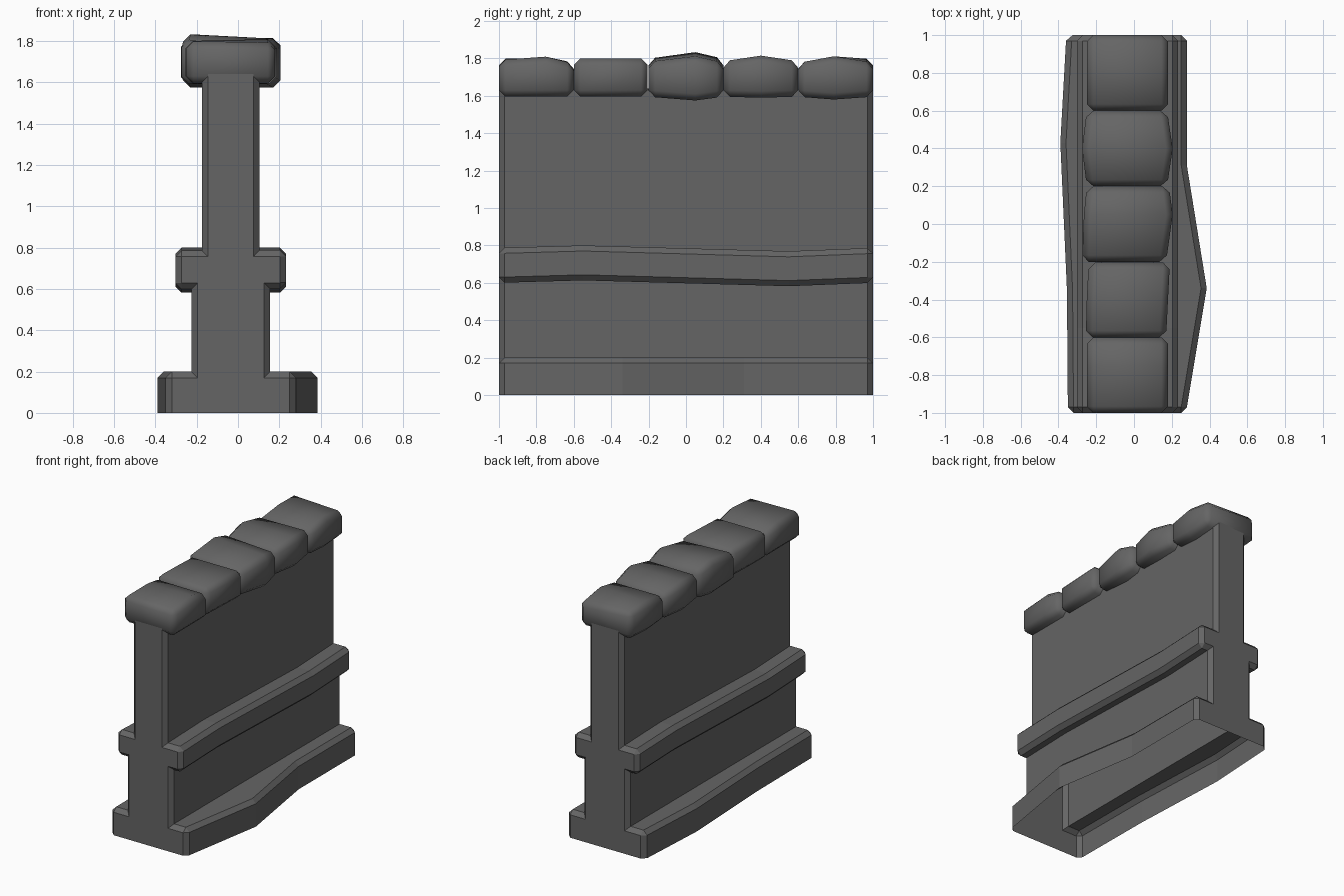
import bpy, bmesh

if "Cube" in bpy.data.objects:
    bpy.data.objects.remove(bpy.data.objects["Cube"])

stone_mat = bpy.data.materials.new("dark grey stone")
stone_mat.diffuse_color = (0.13, 0.13, 0.13, 1)
stone_mat.use_nodes = True
stone_mat.node_tree.nodes["Principled BSDF"].inputs["Base Color"].default_value = stone_mat.diffuse_color


def lerp(table, y):
    # piecewise linear lookup of (y, value) pairs
    for (a, va), (b, vb) in zip(table, table[1:]):
        if y <= b:
            return va + (vb - va) * (y - a) / (b - a)
    return table[-1][1]


def loft(name, rings, closed):
    # skin a series of cross-sections and fill both ends
    bm = bmesh.new()
    loops = [[bm.verts.new(p) for p in ring] for ring in rings]
    n = len(rings[0])
    for a, b in zip(loops, loops[1:]):
        for i in range(n if closed else n - 1):
            j = (i + 1) % n
            bm.faces.new((a[i], a[j], b[j], b[i]))
    bm.faces.new(loops[0])
    bm.faces.new(loops[-1])
    bmesh.ops.remove_doubles(bm, verts=bm.verts, dist=0.0005)
    bmesh.ops.recalc_face_normals(bm, faces=bm.faces)
    me = bpy.data.meshes.new(name)
    bm.to_mesh(me)
    bm.free()
    me.materials.append(stone_mat)
    ob = bpy.data.objects.new(name, me)
    bpy.context.collection.objects.link(ob)
    return ob


# wall body with plinth and ledge, open underneath
C = 0.03
CENTRE = -0.035
BULGE_R = [(-1, 0), (-0.97, 0), (-0.34, 0.105), (0.31, 0), (1, 0)]
BULGE_L = [(-1, 0), (-0.35, 0.005), (0.43, 0.04), (0.97, 0.01), (1, 0.005)]
WAVE = [(-1, 0), (-0.55, 0.013), (0.55, -0.018), (1, 0)]


def half_profile(bulge, wave, i):
    k = C - i                       # corner chamfer vanishes on the inset end
    b, l, e, u = 0.315 + bulge - i, 0.19 - i, 0.268 - i, 0.14 - i
    p, lo, hi = 0.2 - i, 0.6 + wave + i, 0.787 + wave - i
    return [(b, 0), (b, p - k), (b - k, p), (l, p), (l, lo), (e - k, lo),
            (e, lo + k), (e, hi - k), (e - k, hi), (u, hi), (u, 1.64)]


rings = []
for y in (-1, -0.97, -0.55, -0.34, 0.31, 0.43, 0.55, 0.97, 1):
    inset = C if abs(y) == 1 else 0
    right = half_profile(lerp(BULGE_R, y), lerp(WAVE, y), inset)
    left = half_profile(lerp(BULGE_L, y), lerp(WAVE, -y), inset)
    rings.append([(CENTRE + x, y, z) for x, z in right]
                 + [(CENTRE - x, y, z) for x, z in reversed(left)])
loft("wall_body", rings, False)

# coping stones: sections of (y, left x, right x, bottom z, left top z, right top z)
STONES = [
    [(-1, -.25, .18, 1.595, 1.80, 1.79), (-.75, -.25, .18, 1.595, 1.80, 1.81),
     (-.6, -.25, .18, 1.595, 1.78, 1.77)],
    [(-.6, -.255, .17, 1.595, 1.80, 1.80), (-.4, -.25, .18, 1.595, 1.80, 1.80),
     (-.205, -.24, .19, 1.595, 1.80, 1.80)],
    [(-.2, -.275, .17, 1.595, 1.80, 1.78), (.05, -.265, .205, 1.575, 1.835, 1.81),
     (.2, -.25, .185, 1.595, 1.80, 1.775)],
    [(.2, -.25, .175, 1.595, 1.78, 1.785), (.4, -.275, .205, 1.59, 1.81, 1.815),
     (.6, -.25, .175, 1.595, 1.78, 1.785)],
    [(.6, -.25, .18, 1.595, 1.78, 1.775), (.79, -.25, .18, 1.58, 1.80, 1.812),
     (1, -.25, .18, 1.595, 1.80, 1.775)],
]
for k, sections in enumerate(STONES):
    ob = loft(f"coping_stone_{k + 1}",
              [[(x0, y, zb), (x1, y, zb), (x1, y, zr), (x0, y, zl)]
               for y, x0, x1, zb, zl, zr in sections], True)
    bev = ob.modifiers.new("worn_edges", 'BEVEL')
    bev.width = 0.035
    bev.segments = 1
    bev.limit_method = 'ANGLE'
    bev.angle_limit = 0.9
    bpy.ops.object.select_all(action='DESELECT')
    ob.select_set(True)
    bpy.context.view_layer.objects.active = ob
    bpy.ops.object.modifier_apply(modifier=bev.name)
    bpy.ops.object.shade_smooth_by_angle(angle=0.9)
